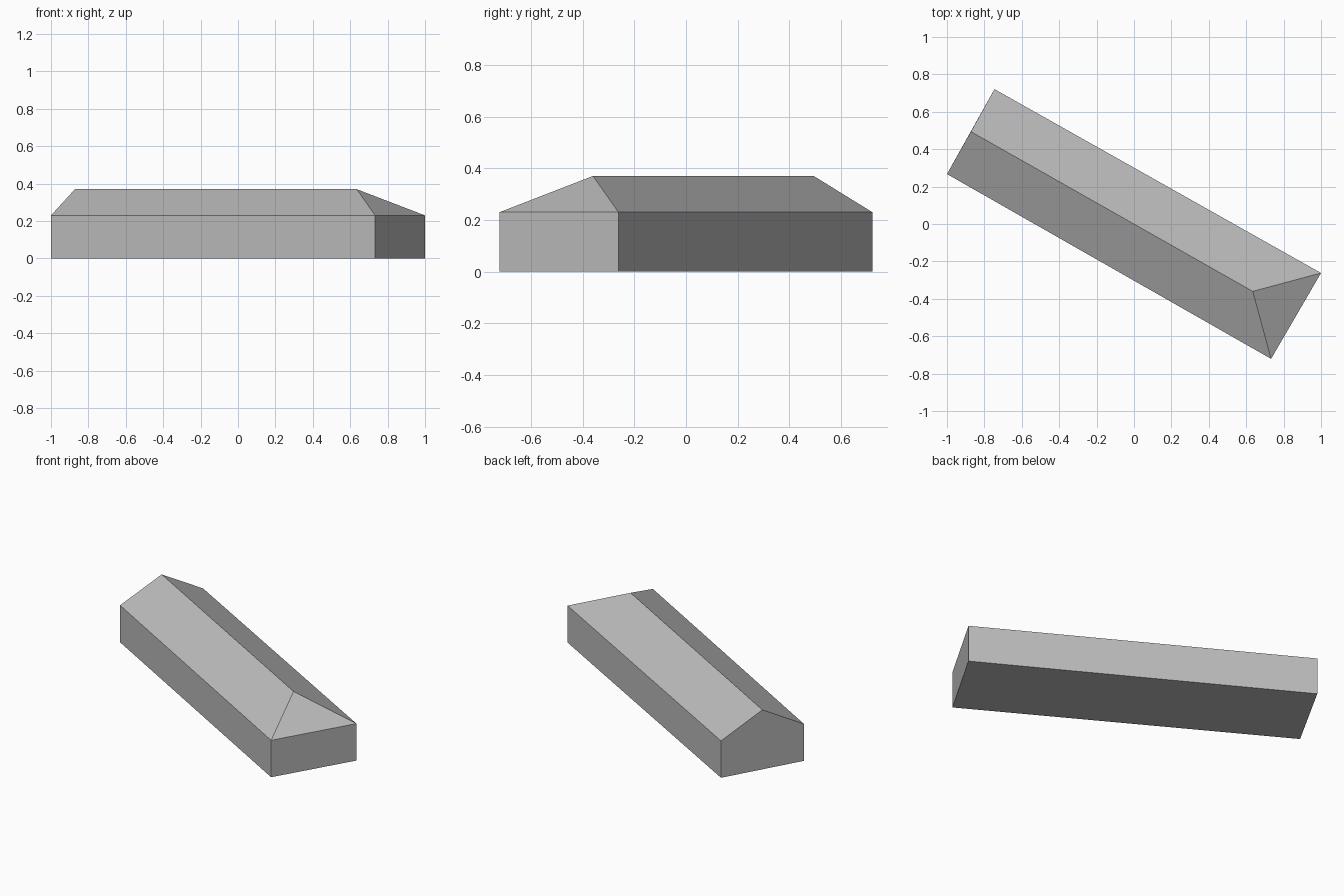
import bpy
import bmesh

cube = bpy.data.objects.get("Cube")
if cube:
    bpy.data.objects.remove(cube, do_unlink=True)

EAVE, RIDGE = 0.23, 0.37
footprint = [(-1.0, 0.267), (0.733, -0.721), (1.0, -0.262), (-0.746, 0.721)]

grey = bpy.data.materials.new("plain grey")
grey.use_nodes = True
colour = (0.5, 0.5, 0.5, 1)
grey.diffuse_color = colour
grey.node_tree.nodes["Principled BSDF"].inputs["Base Color"].default_value = colour

bm = bmesh.new()
base = [bm.verts.new((x, y, 0)) for x, y in footprint]
eave = [bm.verts.new((x, y, EAVE)) for x, y in footprint]
gable_top = bm.verts.new((-0.872, 0.494, RIDGE))
hip_top = bm.verts.new((0.635, -0.36, RIDGE))

# Floor, three rectangular walls and the gable wall
bm.faces.new(base[::-1])
for i in range(3):
    bm.faces.new((base[i], base[i + 1], eave[i + 1], eave[i]))
bm.faces.new((base[3], base[0], eave[0], gable_top, eave[3]))

# Two roof slopes and the hipped end
bm.faces.new((eave[0], eave[1], hip_top, gable_top))
bm.faces.new((eave[2], eave[3], gable_top, hip_top))
bm.faces.new((eave[1], eave[2], hip_top))
bmesh.ops.recalc_face_normals(bm, faces=bm.faces)

mesh = bpy.data.meshes.new("house_block")
bm.to_mesh(mesh)
bm.free()
mesh.materials.append(grey)
house = bpy.data.objects.new("house_block", mesh)
bpy.context.collection.objects.link(house)
